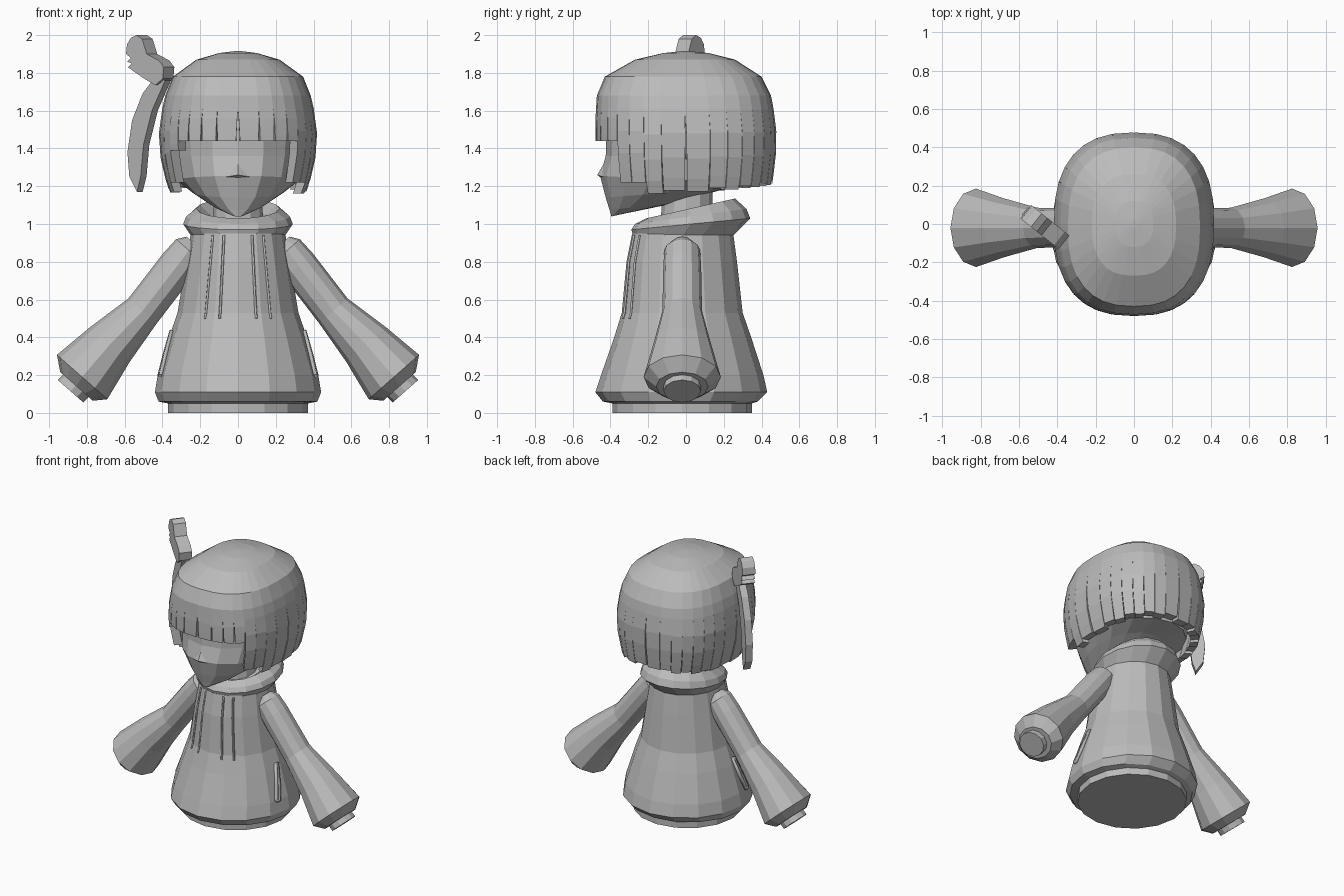
import bpy
from math import sin, cos, pi, copysign
from mathutils import Vector

cube = bpy.data.objects.get("Cube")
if cube:
    bpy.data.objects.remove(cube, do_unlink=True)

grey = bpy.data.materials.new("plain grey")
grey.use_nodes = True
GREY = (0.5, 0.5, 0.5, 1)
grey.diffuse_color = GREY
grey.node_tree.nodes["Principled BSDF"].inputs["Base Color"].default_value = GREY


def make(name, verts, faces):
    mesh = bpy.data.meshes.new(name)
    mesh.from_pydata([tuple(v) for v in verts], [], faces)
    mesh.materials.append(grey)
    obj = bpy.data.objects.new(name, mesh)
    bpy.context.collection.objects.link(obj)
    bpy.ops.object.select_all(action="DESELECT")
    bpy.context.view_layer.objects.active = obj
    obj.select_set(True)
    bpy.ops.object.mode_set(mode="EDIT")
    bpy.ops.mesh.select_all(action="SELECT")
    bpy.ops.mesh.normals_make_consistent(inside=False)
    bpy.ops.object.mode_set(mode="OBJECT")
    return obj


def skin(name, rings):
    """Bridge equal rings of points and cap both ends."""
    n = len(rings[0])
    verts = [p for ring in rings for p in ring]
    faces = [(i * n + j, i * n + (j + 1) % n, (i + 1) * n + (j + 1) % n, (i + 1) * n + j)
             for i in range(len(rings) - 1) for j in range(n)]
    last = len(verts) - n
    faces += [tuple(range(n)), tuple(range(last, last + n))]
    return make(name, verts, faces)


def spow(v, e):
    return copysign(abs(v) ** e, v)


def oval(a, rx, front, back, z_front, z_back, e=1.0):
    """Point on a tilted oval; angle 0 faces the front."""
    c = spow(cos(a), e)
    return Vector((rx * spow(sin(a), e), (front + back) / 2 - (back - front) / 2 * c,
                   z_front + (z_back - z_front) * (1 - c) / 2))


def loft(name, rows, n=16, e=1.0):
    return skin(name, [[oval(2 * pi * j / n, *row, e) for j in range(n)] for row in rows])


def level(z, rx, front, back):
    return (rx, front, back, z, z)


# Hoodie body with rolled hem
BODY = [(0, .37, -.39, .35), (.05, .37, -.39, .35), (.06, .42, -.44, .38),
        (.11, .44, -.48, .43), (.2, .425, -.45, .41), (.4, .365, -.38, .345),
        (.53, .32, -.34, .30), (.8, .275, -.315, .27), (.95, .25, -.285, .25)]
loft("hoodie_body", [level(*row) for row in BODY])


def sample(table, z):
    """Interpolate a height-sorted profile."""
    for low, high in zip(table, table[1:]):
        if z <= high[0]:
            t = (z - low[0]) / (high[0] - low[0])
            return [a + (b - a) * t for a, b in zip(low, high)]
    return table[-1]


# Collar and neck
loft("hood_collar", [level(.94, .25, -.28, .25), (.29, -.29, .34, .97, 1.03),
                     (.275, -.27, .32, 1.0, 1.08), (.22, -.21, .26, 1.03, 1.135),
                     (.16, -.14, .18, 1.0, 1.07)])
loft("neck", [level(.95, .14, -.14, .14), level(1.2, .12, -.12, .14)], 12)


# Sleeves and hands
def limb(name, side, rows, n=12):
    across = Vector((.75 * side, 0, .66))
    skin(name, [[Vector((x * side, -.02, z)) + r * (across * cos(2 * pi * j / n) +
                 Vector((0, sin(2 * pi * j / n) * wide, 0))) for j in range(n)]
                for x, z, r, wide in rows])


# Drawstrings and pocket edges
def cord(name, points, radius):
    curve = bpy.data.curves.new(name, "CURVE")
    curve.dimensions = "3D"
    curve.bevel_depth = radius
    curve.bevel_resolution = 0
    curve.use_fill_caps = True
    spline = curve.splines.new("POLY")
    spline.points.add(len(points) - 1)
    for point, co in zip(spline.points, points):
        point.co = (*co, 1)
    curve.materials.append(grey)
    obj = bpy.data.objects.new(name, curve)
    bpy.context.collection.objects.link(obj)


def on_body(a, z):
    return oval(a, *level(*sample(BODY, z)))


for side, word in ((1, "left"), (-1, "right")):
    limb(word + "_sleeve", side, [(.235, .9, .05, 1), (.26, .86, .09, 1.05), (.32, .78, .1, 1),
                                  (.505, .54, .1, 1.05), (.68, .36, .14, 1.1),
                                  (.825, .19, .178, 1.15), (.855, .14, .115, 1.2)])
    limb(word + "_hand", side, [(.84, .16, .09, 1.1), (.887, .115, .09, 1.1)])
    for k, a in enumerate((.3, .56)):
        cord(f"{word}_drawstring_{k + 1}",
             [on_body(a * side, z) for z in (.5, .53, .66, .8, .94)], .007)
    cord(word + "_pocket_edge",
         [on_body(a * side, z) for a, z in ((1.3, .2), (1.36, .3), (1.45, .43),
                                            (1.5, .43), (1.42, .3), (1.36, .2), (1.3, .2))], .014)

# Face and skull
loft("face", [(.03, -.395, -.35, 1.04, 1.05), (.13, -.405, -.06, 1.075, 1.11),
              (.24, -.425, .22, 1.14, 1.19), (.325, -.455, .4, 1.255, 1.21),
              (.35, -.425, .42, 1.36, 1.36), (.36, -.42, .43, 1.5, 1.5),
              (.34, -.4, .4, 1.63, 1.63)])
make("nose", [(-.06, -.44, 1.25), (.06, -.44, 1.25), (0, -.47, 1.26), (0, -.435, 1.32),
              (0, -.43, 1.23)], [(0, 2, 3), (2, 1, 3), (0, 4, 2), (4, 1, 2), (0, 3, 1, 4)])

# Hair cap
HAIR = [(1.12, .335, -.42, .42), (1.2, .375, -.455, .455), (1.35, .41, -.475, .475),
        (1.45, .42, -.48, .48), (1.55, .415, -.48, .475), (1.68, .385, -.472, .45),
        (1.78, .345, -.43, .40), (1.87, .22, -.27, .26), (1.905, .1, -.12, .12),
        (1.915, .02, -.02, .02)]
STRANDS, SQUARE, CUT = 32, .8, 1.61
loft("hair_cap", [level(*sample(HAIR, z)) for z in [CUT] + [r[0] for r in HAIR if r[0] > CUT]],
     STRANDS, SQUARE)


# Hair strands, tapering so that slits open between them
def strand(name, a0, a1, bottom, taper):
    rings = []
    for t in (0, .3, .6, .85, 1):
        z = CUT + (bottom - CUT) * t
        row = level(*sample(HAIR, z))
        trim = (a1 - a0) * taper * t
        outer = [oval(a, *row, SQUARE) for a in (a0 + trim, a1 - trim)]
        inner = [Vector((p.x * .87, p.y * .87, p.z)) for p in reversed(outer)]
        rings.append(outer + inner)
    skin(name, rings)


step = 2 * pi / STRANDS
for i in range(STRANDS):
    a = i * step
    mid = a + step / 2
    turn = min(mid, 2 * pi - mid)
    if turn < .72:
        kind, bottom = "fringe", 1.44
    elif turn < 1.1:
        kind, bottom = "side_lock", 1.22
    else:
        kind, bottom = "back_hair", 1.155 + .03 * (turn - 1.1) + .012 * (i % 2)
    if kind == "side_lock" and mid > pi and turn < .9:
        bottom = 1.39
    strand(f"{kind}_{i + 1}", a, a + step, bottom, .05 if kind == "fringe" else .025)


# Feather ornament and hanging ribbon
def slab(name, outline, thickness):
    normal = Vector((.62, .78, 0)) * thickness / 2
    mid = [Vector((x, -.02 - .8 * (x + .46), z)) for x, z in outline]
    skin(name, [[p - normal for p in mid], [p + normal for p in mid]])


slab("feather_ornament", [(-.555, 1.83), (-.535, 1.85), (-.56, 1.86), (-.54, 1.88), (-.565, 1.9),
                          (-.56, 1.95), (-.54, 1.985), (-.51, 2.0), (-.48, 1.98), (-.455, 1.9),
                          (-.39, 1.865), (-.365, 1.83), (-.37, 1.77), (-.41, 1.735),
                          (-.47, 1.77)], .09)
slab("hanging_ribbon", [(-.37, 1.76), (-.43, 1.77), (-.49, 1.69), (-.545, 1.55), (-.57, 1.38),
                        (-.56, 1.25), (-.52, 1.17), (-.5, 1.25), (-.485, 1.42), (-.44, 1.6)], .05)
